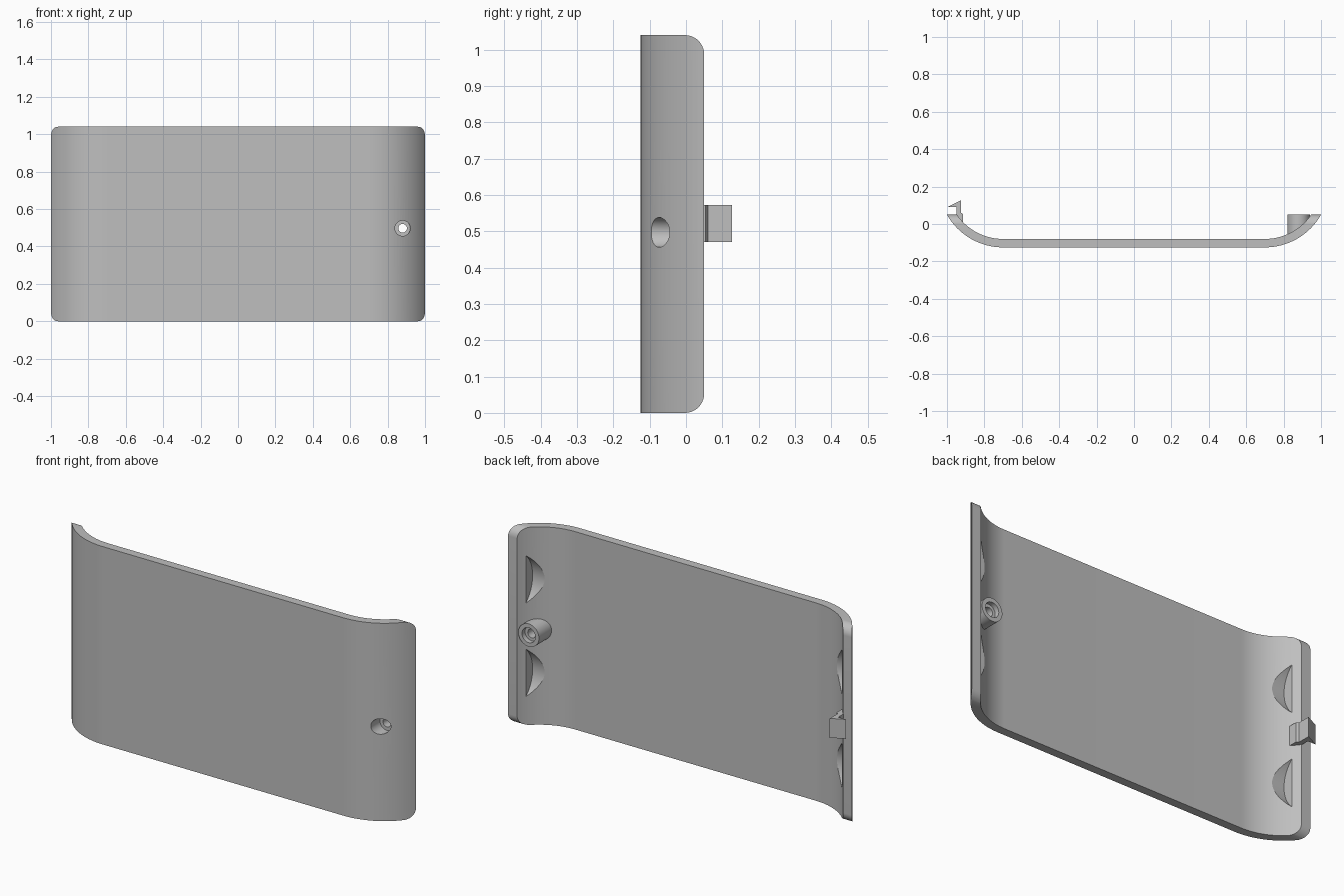
import bpy, bmesh, math
from mathutils import Vector

old = bpy.data.objects.get("Cube")
if old:
    bpy.data.objects.remove(old, do_unlink=True)

HEIGHT = 1.04
RIM = 0.05                      # y of the back rim
BEND_X, BEND_Y = 0.7, 0.22      # centre of the side bends
R_OUT, R_IN = 0.345, 0.30

grey = bpy.data.materials.new("plain_grey")
grey.use_nodes = True
grey.diffuse_color = (0.52, 0.52, 0.52, 1)
grey.node_tree.nodes["Principled BSDF"].inputs["Base Color"].default_value = (0.52, 0.52, 0.52, 1)


def prism(name, points, start, depth):
    """Extrude a closed loop of 3D points by the depth vector."""
    bm = bmesh.new()
    loop = [bm.verts.new(Vector(p) + Vector(start)) for p in points]
    face = bm.faces.new(loop)
    ext = bmesh.ops.extrude_face_region(bm, geom=[face])
    moved = [g for g in ext["geom"] if isinstance(g, bmesh.types.BMVert)]
    bmesh.ops.translate(bm, verts=moved, vec=depth)
    bmesh.ops.recalc_face_normals(bm, faces=bm.faces)
    mesh = bpy.data.meshes.new(name)
    bm.to_mesh(mesh)
    bm.free()
    mesh.materials.append(grey)
    obj = bpy.data.objects.new(name, mesh)
    bpy.context.collection.objects.link(obj)
    return obj


def boolean(obj, cutter, operation, keep=False):
    """Apply a boolean and drop the helper."""
    bpy.context.view_layer.objects.active = obj
    mod = obj.modifiers.new("cut", "BOOLEAN")
    mod.object, mod.operation, mod.solver = cutter, operation, "EXACT"
    bpy.ops.object.modifier_apply(modifier=mod.name)
    if not keep:
        bpy.data.objects.remove(cutter, do_unlink=True)


def arc(cx, cy, r, a0, a1, n):
    return [(cx + r * math.cos(math.radians(a0 + (a1 - a0) * i / n)),
             cy + r * math.sin(math.radians(a0 + (a1 - a0) * i / n))) for i in range(n + 1)]


def bent_line(r):
    """Flat middle with an upturned bend at each end, from -x to +x."""
    right = arc(BEND_X, BEND_Y, r, -90, -10, 28)
    return [(-x, y) for x, y in reversed(right)] + right


def rod(name, x, z, r, y0, y1):
    ring = arc(x, z, r, 0, 352.5, 47)
    return prism(name, [(a, 0, b) for a, b in ring], (0, y0, 0), (0, y1 - y0, 0))


# Curved shell, trimmed to a flat rim with rounded corners
section = bent_line(R_OUT) + bent_line(R_IN)[::-1]
shell = prism("curved_shell", [(x, y, 0) for x, y in section], (0, 0, -0.1), (0, 0, HEIGHT + 0.2))
corner = 0.053
trim = [(-0.5, 0)] + arc(RIM - corner, corner, corner, -90, 0, 10)
trim += arc(RIM - corner, HEIGHT - corner, corner, 0, 90, 10) + [(-0.5, HEIGHT)]
boolean(shell, prism("trim_helper", [(0, y, z) for y, z in trim], (-1.2, 0, 0), (2.4, 0, 0)), "INTERSECT")

# Four finger dents inside the bends
for side in (-1, 1):
    for z in (0.275, 0.767):
        disc = arc(0.127, z, 0.167, 0, 355, 71)
        start = 0.75 * side
        dent = prism("dent_helper", [(0, a, b) for a, b in disc], (start, 0, 0), (0.17 * side, 0, 0))
        boolean(shell, dent, "DIFFERENCE")

# Screw boss, fitted to the bend
SCREW_X, SCREW_Z = 0.88, 0.497
boss = rod("screw_boss", SCREW_X, SCREW_Z, 0.06, -0.2, RIM)
fill = prism("fit_helper", [(x, y, 0) for x, y in bent_line(0.32)], (0, 0, 0.3), (0, 0, 0.4))
boolean(boss, fill, "INTERSECT")

# Screw hole with a wide recess at the front and a shallow one at the back
for r, y0, y1 in ((0.023, -0.3, 0.2), (0.041, -0.3, -0.02), (0.039, 0.025, 0.2)):
    hole = rod("hole_helper", SCREW_X, SCREW_Z, r, y0, y1)
    boolean(shell, hole, "DIFFERENCE", keep=True)
    boolean(boss, hole, "DIFFERENCE")

# Snap clip on the opposite rim
hook = [(-0.95, 0.0), (-0.95, 0.092), (-0.995, 0.092), (-0.925, 0.127),
        (-0.925, 0.06), (-0.913, 0.053), (-0.913, 0.0)]
clip = prism("snap_clip", [(x, y, 0) for x, y in hook], (0, 0, 0.47), (0, 0, 0.102))

# Smooth curves, sharp edges
for obj in (shell, boss):
    bpy.ops.object.select_all(action="DESELECT")
    obj.select_set(True)
    bpy.context.view_layer.objects.active = obj
    bpy.ops.object.shade_smooth_by_angle(angle=math.radians(25))
